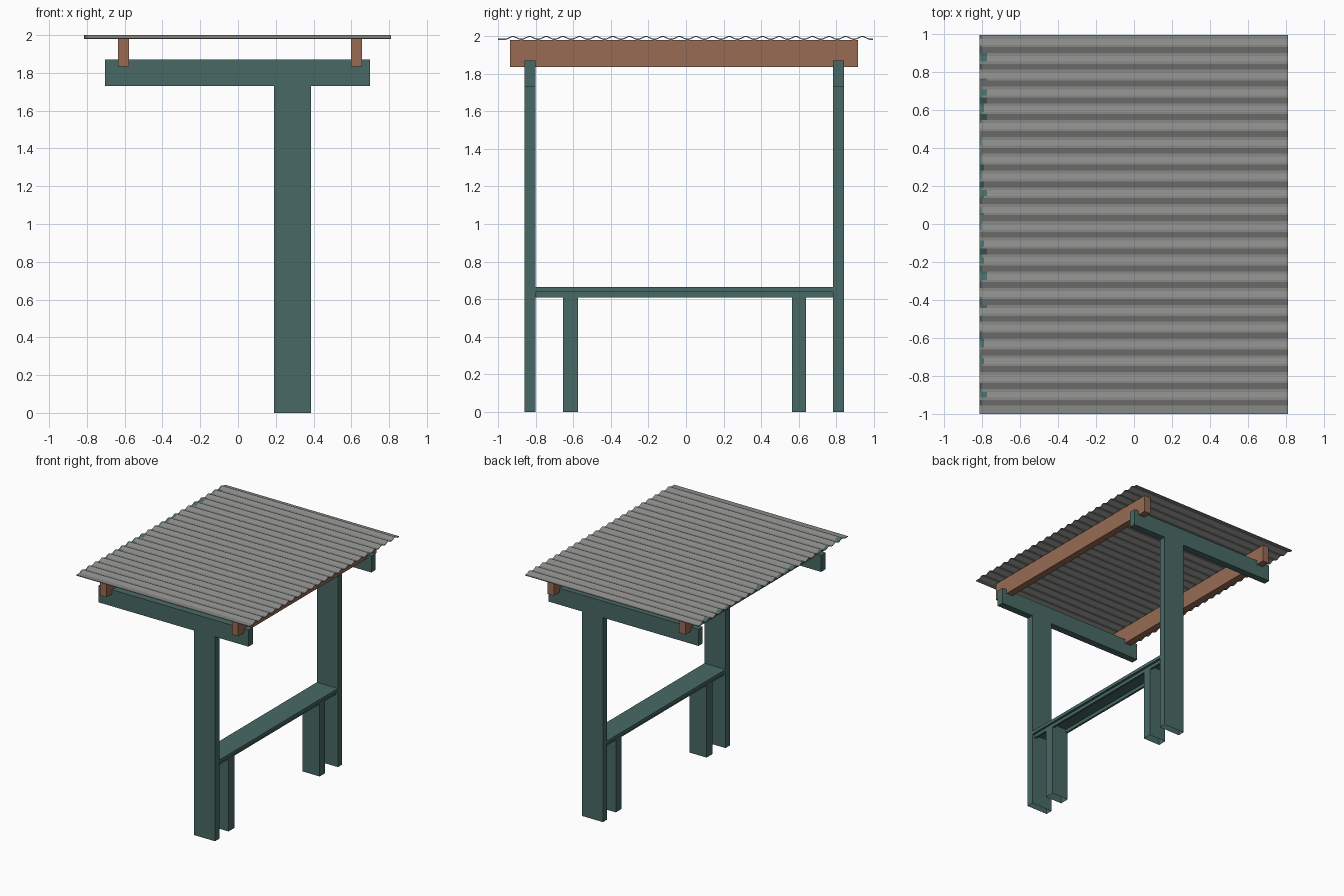
import bpy, bmesh, random

if "Cube" in bpy.data.objects:
    bpy.data.objects.remove(bpy.data.objects["Cube"])

random.seed(4)


def material(name, rgb):
    m = bpy.data.materials.new(name)
    m.diffuse_color = (*rgb, 1)
    m.use_nodes = True
    m.node_tree.nodes["Principled BSDF"].inputs["Base Color"].default_value = m.diffuse_color
    return m


TEAL = material("teal paint", (0.065, 0.142, 0.130))
BROWN = material("brown wood", (0.31, 0.145, 0.088))
GREY = material("grey metal", (0.25, 0.255, 0.245))


def finish(bm, name, mats):
    me = bpy.data.meshes.new(name)
    bm.to_mesh(me)
    bm.free()
    for m in mats:
        me.materials.append(m)
    ob = bpy.data.objects.new(name, me)
    bpy.context.collection.objects.link(ob)
    return ob


def box(name, xr, yr, zr, mat, open_bottom=False):
    """Box from its ranges; optionally hollow from below."""
    bm = bmesh.new()
    bmesh.ops.create_cube(bm, size=1)
    for v in bm.verts:
        for i, r in enumerate((xr, yr, zr)):
            v.co[i] = r[1] if v.co[i] > 0 else r[0]
    if open_bottom:
        bm.normal_update()
        low = [f for f in bm.faces if f.normal.z < -0.9]
        bmesh.ops.delete(bm, geom=low, context='FACES_ONLY')
    return finish(bm, name, [mat])


# T-shaped end frames and bench legs
for side, post_y, leg_y in (("front", (-0.86, -0.80), (-0.655, -0.575)),
                            ("back", (0.783, 0.84), (0.563, 0.638))):
    box(side + "_post", (0.19, 0.387), post_y, (0, 1.73), TEAL, True)
    box(side + "_crossbar", (-0.705, 0.70), post_y, (1.73, 1.87), TEAL)
    box(side + "_bench_leg", (0.21, 0.37), leg_y, (0, 0.638), TEAL, True)

# Bench board with a rail under each long edge
box("bench_board", (0.19, 0.387), (-0.80, 0.783), (0.638, 0.665), TEAL)
for name, xr in (("left", (0.21, 0.228)), ("right", (0.35, 0.368))):
    box(name + "_bench_rail", xr, (-0.80, 0.783), (0.61, 0.638), TEAL)

# Roof beams
for name, xr in (("left", (-0.635, -0.577)), ("right", (0.597, 0.657))):
    box(name + "_roof_beam", xr, (-0.935, 0.915), (1.835, 1.98), BROWN)

# Corrugated roof sheet: 22 ridges, extruded along x
LOW, HIGH, THICK, PITCH = 1.986, 2.0, 0.006, 0.0885
profile = [(-1.0, LOW)]
for i in range(22):
    y = -0.957 + i * PITCH
    profile += [(y, LOW), (y + 0.031, HIGH), (y + 0.042, HIGH), (y + 0.073, LOW)]
profile.append((0.995, LOW))
xs = [-0.815, -0.803, -0.791, -0.775, 0.81]

bm = bmesh.new()
top = [[bm.verts.new((x, y, z)) for y, z in profile] for x in xs]
bot = [[bm.verts.new((x, y, z - THICK)) for y, z in profile] for x in xs]
last = len(profile) - 1
for j in range(last):
    worn = random.choice((0, 0, 1, 1, 2, 3))  # worn teal paint at the left edge
    for i in range(len(xs) - 1):
        f = bm.faces.new((top[i][j], top[i + 1][j], top[i + 1][j + 1], top[i][j + 1]))
        f.material_index = 1 if i < worn else 0
        bm.faces.new((bot[i][j], bot[i][j + 1], bot[i + 1][j + 1], bot[i + 1][j]))
    f = bm.faces.new((top[0][j], top[0][j + 1], bot[0][j + 1], bot[0][j]))
    f.material_index = 1
    bm.faces.new((top[-1][j], bot[-1][j], bot[-1][j + 1], top[-1][j + 1]))
for i in range(len(xs) - 1):
    bm.faces.new((top[i][0], bot[i][0], bot[i + 1][0], top[i + 1][0]))
    bm.faces.new((top[i][last], top[i + 1][last], bot[i + 1][last], bot[i][last]))
bmesh.ops.recalc_face_normals(bm, faces=bm.faces[:])
finish(bm, "corrugated_roof", [GREY, TEAL])
